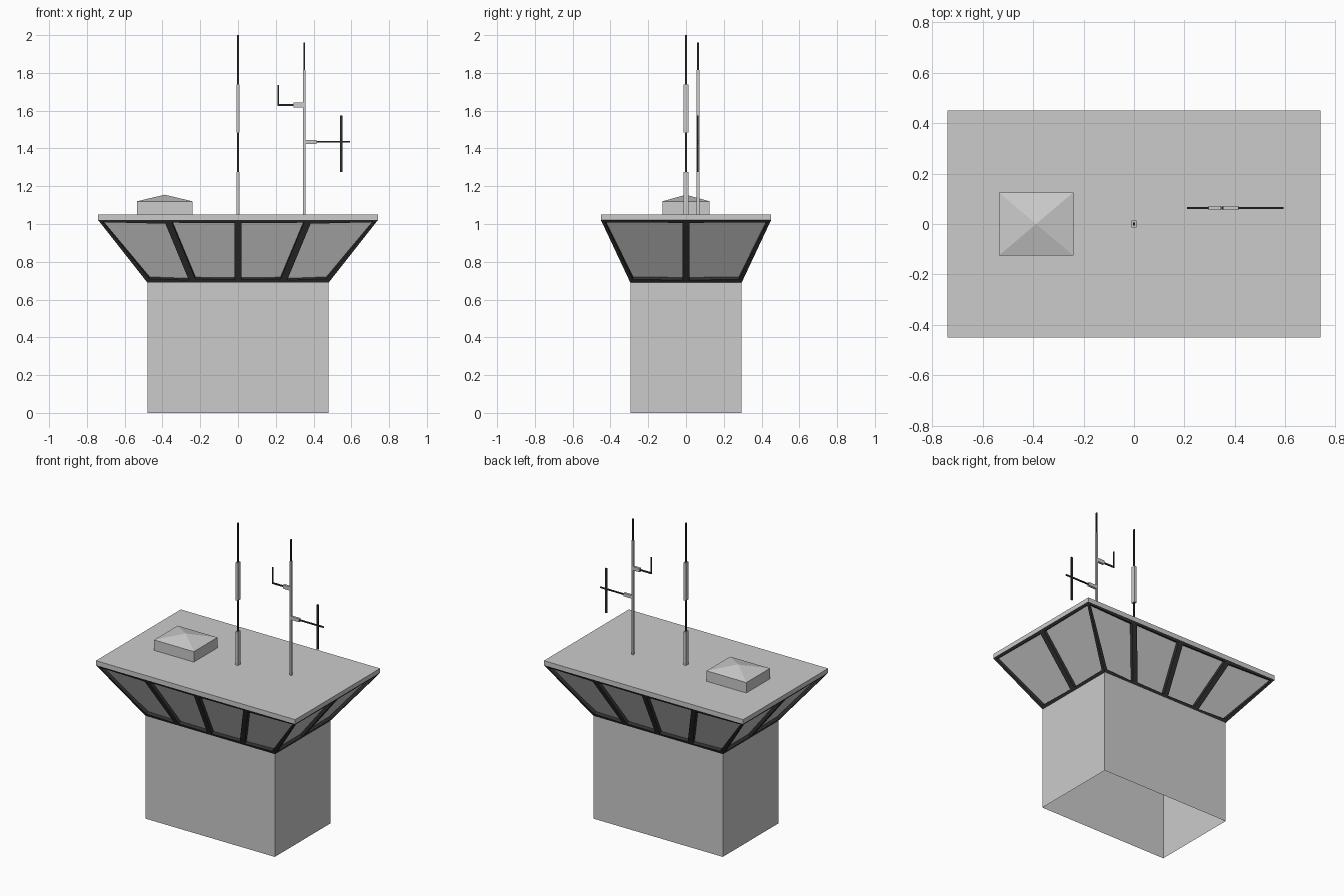
import bpy, bmesh
from mathutils import Vector

if "Cube" in bpy.data.objects:
    bpy.data.objects.remove(bpy.data.objects["Cube"])


def material(name, v):
    m = bpy.data.materials.new(name)
    m.diffuse_color = (v, v, v, 1)
    m.use_nodes = True
    m.node_tree.nodes["Principled BSDF"].inputs["Base Color"].default_value = m.diffuse_color
    return m


GREY = material("light_grey", 0.6)
DARK = material("dark_frame", 0.03)


def finish(bm, name, *mats):
    me = bpy.data.meshes.new(name)
    bm.to_mesh(me)
    bm.free()
    for m in mats:
        me.materials.append(m)
    ob = bpy.data.objects.new(name, me)
    bpy.context.collection.objects.link(ob)
    return ob


def box(name, x, y, z, mat, skip=()):
    """Box from (min, max) ranges; skip removes the faces pointing in given directions."""
    bm = bmesh.new()
    bmesh.ops.create_cube(bm, size=1)
    bm.normal_update()
    gone = [f for f in bm.faces if any(f.normal.dot(Vector(d)) > 0.9 for d in skip)]
    bmesh.ops.delete(bm, geom=gone, context='FACES')
    for v in bm.verts:
        v.co = [(a + b) / 2 + c * (b - a) for c, (a, b) in zip(v.co, (x, y, z))]
    return finish(bm, name, mat)


def bar(name, axis, a, b, at, size, mat):
    """Thin bar along an axis, from a to b; at and size are for the other two axes."""
    r = [(p - s / 2, p + s / 2) for p, s in zip(at, size)]
    r.insert(axis, (a, b))
    return box(name, *r, mat)


# Tower shaft, open underneath and under the cab
BX, BY, TX, TY, Z0, Z1 = 0.48, 0.295, 0.74, 0.45, 0.69, 1.02
box("tower_shaft", (-BX, BX), (-BY, BY), (0, Z0), GREY, [(0, 0, 1), (0, 0, -1)])

# Flared cab: panels on each side, inset into frames with recessed windows
bm = bmesh.new()
low = [Vector(p) for p in ((-BX, -BY, Z0), (BX, -BY, Z0), (BX, BY, Z0), (-BX, BY, Z0))]
high = [Vector(p) for p in ((-TX, -TY, Z1), (TX, -TY, Z1), (TX, TY, Z1), (-TX, TY, Z1))]
for i, n in enumerate((4, 2, 4, 2)):
    j = (i + 1) % 4
    for k in range(n):
        s, t = k / n, (k + 1) / n
        bm.faces.new([bm.verts.new(p) for p in (
            low[i].lerp(low[j], s), low[i].lerp(low[j], t),
            high[i].lerp(high[j], t), high[i].lerp(high[j], s))])
bmesh.ops.remove_doubles(bm, verts=bm.verts, dist=1e-5)
bm.normal_update()
panes = list(bm.faces)
bmesh.ops.inset_individual(bm, faces=panes, thickness=0.025, depth=0)
bmesh.ops.inset_individual(bm, faces=panes, thickness=0.002, depth=-0.02)
for f in bm.faces:
    f.material_index = 1
for f in panes:
    f.material_index = 0
finish(bm, "window_cab", GREY, DARK)

# Roof slab
box("roof_slab", (-TX, TX), (-TY, TY), (Z1, 1.05), GREY)

# Roof hatch with pyramid cap
bm = bmesh.new()
bmesh.ops.create_cube(bm, size=1)
bm.normal_update()
top = [f for f in bm.faces if f.normal.z > 0.9]
for v in bm.verts:
    v.co = (-0.388 + v.co.x * 0.295, v.co.y * 0.25, 1.085 + v.co.z * 0.07)
apex = bmesh.ops.poke(bm, faces=top)["verts"][0]
apex.co.z = 1.155
finish(bm, "roof_hatch", GREY)

# Central antenna: alternating sleeves and rods
for name, a, b, size, mat in (
        ("antenna_base", 1.05, 1.275, (0.018, 0.028), GREY),
        ("antenna_lower_rod", 1.275, 1.485, (0.008, 0.013), DARK),
        ("antenna_sleeve", 1.485, 1.738, (0.018, 0.028), GREY),
        ("antenna_upper_rod", 1.738, 2.0, (0.008, 0.013), DARK)):
    bar(name, 2, a, b, (0, 0), size, mat)

# Side mast with two arms
MX, MY = 0.35, 0.063
bar("mast_pole", 2, 1.05, 1.815, (MX, MY), (0.013, 0.016), GREY)
bar("mast_tip", 2, 1.815, 1.96, (MX, MY), (0.007, 0.009), DARK)
bar("left_arm_clamp", 0, 0.295, MX, (MY, 1.63), (0.016, 0.025), GREY)
bar("left_arm_rod", 0, 0.21, 0.295, (MY, 1.63), (0.008, 0.009), DARK)
bar("left_arm_aerial", 2, 1.63, 1.737, (0.214, MY), (0.008, 0.008), DARK)
bar("right_arm_clamp", 0, MX, 0.415, (MY, 1.435), (0.016, 0.022), GREY)
bar("right_arm_rod", 0, 0.415, 0.593, (MY, 1.435), (0.008, 0.008), DARK)
bar("right_arm_aerial", 2, 1.275, 1.575, (0.547, MY), (0.013, 0.007), DARK)
